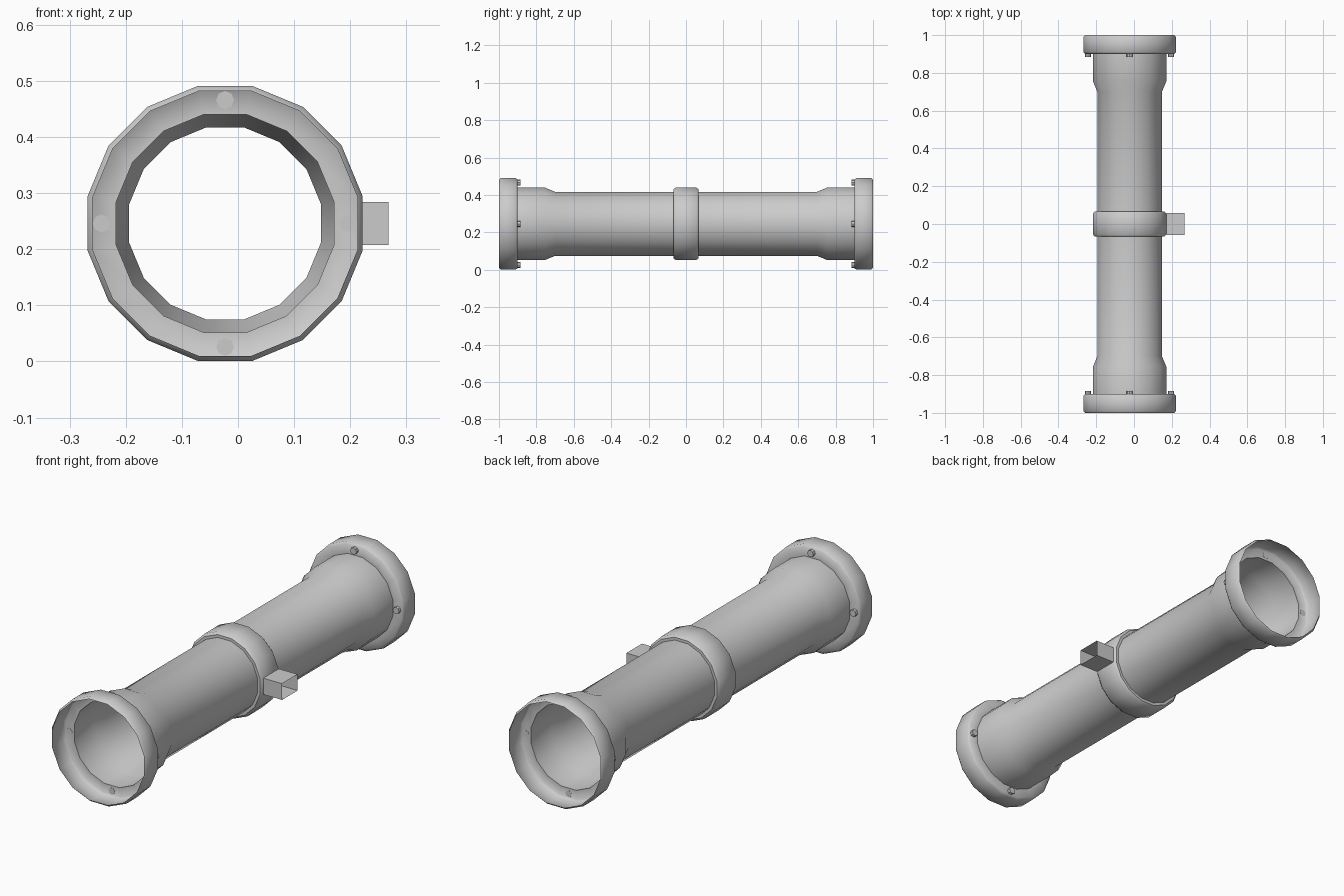
import bpy, bmesh, math
from mathutils import Vector

cube = bpy.data.objects.get("Cube")
if cube:
    bpy.data.objects.remove(cube, do_unlink=True)

CX, CZ = -0.023, 0.246      # pipe axis
SIDES = 16

grey = bpy.data.materials.new("plain grey")
GREY = (0.6, 0.6, 0.6, 1)
grey.diffuse_color = GREY
grey.use_nodes = True
grey.node_tree.nodes["Principled BSDF"].inputs["Base Color"].default_value = GREY


def finish(name, bm, smooth=None):
    bmesh.ops.recalc_face_normals(bm, faces=bm.faces)
    mesh = bpy.data.meshes.new(name)
    bm.to_mesh(mesh)
    bm.free()
    mesh.materials.append(grey)
    ob = bpy.data.objects.new(name, mesh)
    bpy.context.collection.objects.link(ob)
    if smooth:
        bpy.ops.object.select_all(action='DESELECT')
        ob.select_set(True)
        bpy.context.view_layer.objects.active = ob
        bpy.ops.object.shade_smooth_by_angle(angle=math.radians(smooth))
    return ob


def ring(bm, y, flat_radius):
    """Polygon ring around the pipe axis with a flat side on top."""
    r = flat_radius / math.cos(math.pi / SIDES)
    angles = [(i + 0.5) * math.tau / SIDES for i in range(SIDES)]
    return [bm.verts.new((CX + r * math.cos(a), y, CZ + r * math.sin(a))) for a in angles]


# Hollow open pipe: collar, tube, flared socket and flange cup (y, radius)
half = [(0.055, 0.194), (0.067, 0.184), (0.067, 0.171), (0.70, 0.171),
        (0.755, 0.194), (0.90, 0.194), (0.90, 0.236), (0.91, 0.245),
        (0.99, 0.245), (1.0, 0.236)]
profile = [(-y, r) for y, r in reversed(half)] + half
bm = bmesh.new()
rings = [ring(bm, y, r) for y, r in profile]
for a, b in zip(rings, rings[1:]):
    for i in range(SIDES):
        j = (i + 1) % SIDES
        bm.faces.new((a[i], a[j], b[j], b[i]))
finish("pipe", bm, 50)

# Square side outlet, open at its outer end
bm = bmesh.new()
bmesh.ops.create_cube(bm, size=1)
bmesh.ops.scale(bm, verts=bm.verts, vec=(0.097, 0.115, 0.076))
bmesh.ops.translate(bm, verts=bm.verts, vec=(0.2195, 0, CZ))
ends = [f for f in bm.faces if abs(f.normal.x) > 0.9]
bmesh.ops.delete(bm, geom=ends, context='FACES_ONLY')
finish("side_outlet", bm)

# Four bolt heads behind each flange
for end, sign in (("front", -1), ("back", 1)):
    for k, side in enumerate(("left", "top", "right", "bottom")):
        a = k * math.pi / 2
        bm = bmesh.new()
        bmesh.ops.create_cone(bm, cap_ends=True, segments=8, radius1=0.016,
                              radius2=0.016, depth=0.016)
        for v in bm.verts:
            v.co = Vector((v.co.x + CX + 0.22 * math.cos(a),
                           v.co.z + sign * 0.893,
                           v.co.y + CZ + 0.22 * math.sin(a)))
        finish(f"{end}_bolt_{side}", bm, 30)
